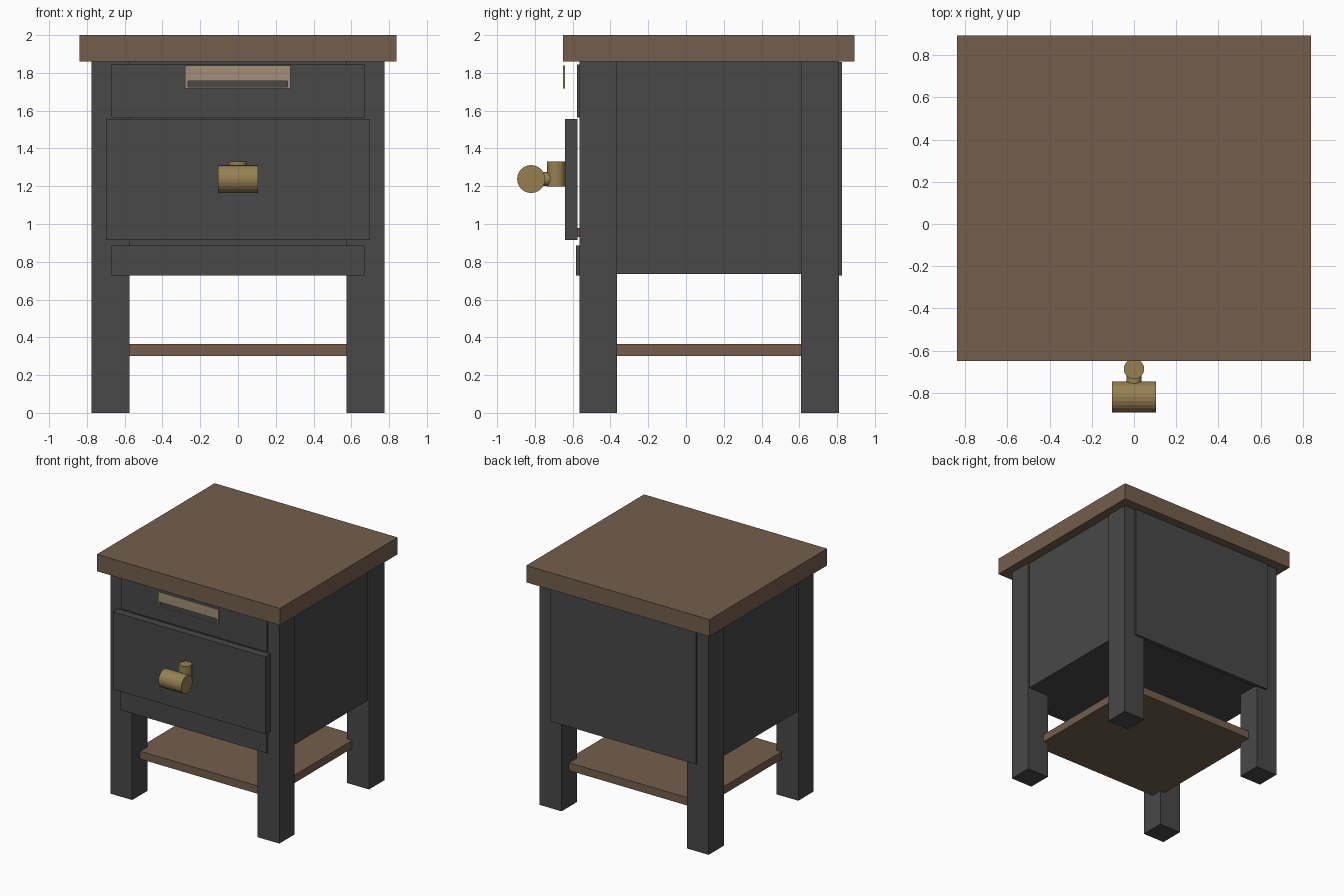
import bpy
import math

if "Cube" in bpy.data.objects:
    bpy.data.objects.remove(bpy.data.objects["Cube"])


def material(name, rgb):
    m = bpy.data.materials.new(name)
    m.diffuse_color = (*rgb, 1)
    m.use_nodes = True
    m.node_tree.nodes["Principled BSDF"].inputs["Base Color"].default_value = m.diffuse_color
    return m


charcoal = material("charcoal paint", (0.065, 0.065, 0.065))
wood = material("brown wood", (0.172, 0.114, 0.074))
brass = material("aged brass", (0.31, 0.215, 0.085))
pale = material("pale metal", (0.36, 0.275, 0.18))


def box(name, x, y, z, mat):
    """Axis-aligned box from (min, max) pairs."""
    bpy.ops.mesh.primitive_cube_add(size=1, location=[(a + b) / 2 for a, b in (x, y, z)])
    o = bpy.context.object
    o.name = name
    for v in o.data.vertices:
        for i, (a, b) in enumerate((x, y, z)):
            v.co[i] *= b - a
    o.data.materials.append(mat)
    return o


def rod(name, centre, radius, length, rotation, sides=24):
    bpy.ops.mesh.primitive_cylinder_add(vertices=sides, radius=radius, depth=length,
                                        location=centre, rotation=rotation)
    o = bpy.context.object
    o.name = name
    o.data.materials.append(brass)
    return o


# Table top and lower shelf
box("table_top", (-0.84, 0.84), (-0.65, 0.893), (1.86, 2.0), wood)
box("lower_shelf", (-0.62, 0.62), (-0.46, 0.71), (0.30, 0.365), wood)

# Four square legs
for side, s in (("left", -1), ("right", 1)):
    x = sorted((s * 0.575, s * 0.775))
    box("front_leg_" + side, x, (-0.565, -0.365), (0, 1.86), charcoal)
    box("back_leg_" + side, x, (0.61, 0.81), (0, 1.86), charcoal)

# Cabinet body, slightly recessed between the legs, and the applied back panel
box("cabinet_body", (-0.763, 0.763), (-0.55, 0.80), (0.735, 1.86), charcoal)
box("back_panel", (-0.67, 0.67), (0.79, 0.825), (0.728, 1.858), charcoal)

# Drawer fronts and bottom rail
box("upper_drawer_front", (-0.67, 0.67), (-0.578, -0.545), (1.565, 1.845), charcoal)
box("main_drawer_front", (-0.70, 0.70), (-0.64, -0.575), (0.915, 1.557), charcoal)
box("bottom_rail", (-0.67, 0.67), (-0.582, -0.545), (0.728, 0.885), charcoal)
box("drawer_runner", (-0.55, 0.55), (-0.577, -0.54), (0.93, 0.98), wood)

# Upper pull plate with a long slot along its lower edge
py = (-0.65, -0.64)
box("pull_plate", (-0.28, 0.277), py, (1.758, 1.84), pale)
box("pull_lower_lip", (-0.28, 0.277), py, (1.718, 1.724), pale)
box("pull_left_end", (-0.28, -0.265), py, (1.724, 1.758), pale)
box("pull_right_end", (0.262, 0.277), py, (1.724, 1.758), pale)

# Brass knob: upright post, short neck and horizontal grip
rod("knob_post", (0, -0.687, 1.264), 0.048, 0.132, (0, 0, 0))
rod("knob_neck", (0, -0.745, 1.238), 0.036, 0.07, (math.pi / 2, 0, 0))
rod("knob_grip", (0, -0.82, 1.238), 0.074, 0.21, (0, math.pi / 2, 0))
